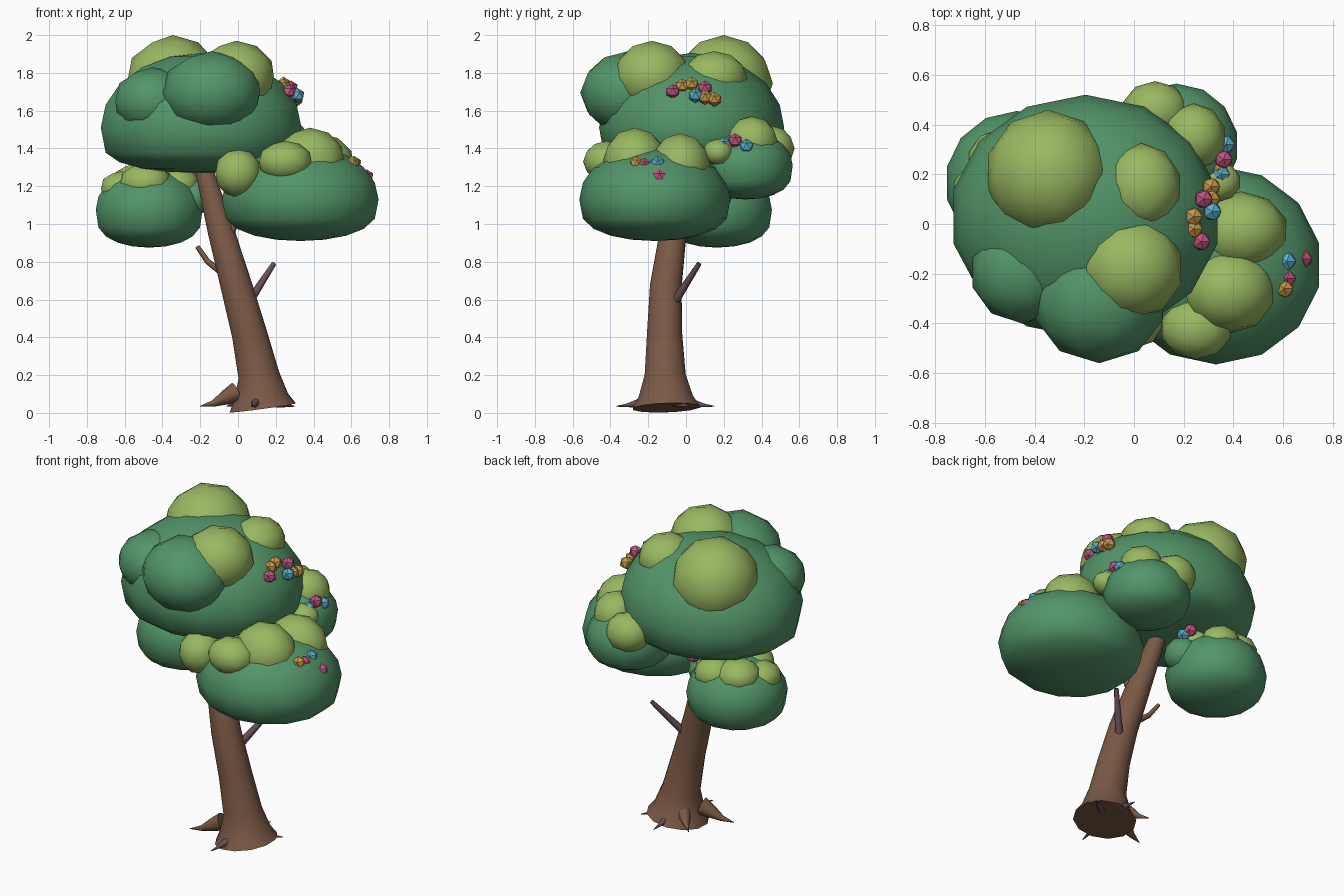
import bpy, bmesh
from mathutils import Vector


def material(name, rgb):
    m = bpy.data.materials.new(name)
    m.diffuse_color = (*rgb, 1)
    return m


GREEN = material("leaf_green", (0.085, 0.30, 0.14))
LIME = material("leaf_lime", (0.32, 0.48, 0.12))
BARK = material("bark", (0.20, 0.10, 0.06))
TWIG = material("twig_bark", (0.14, 0.08, 0.10))
PINK = material("blossom_pink", (0.55, 0.09, 0.22))
ORANGE = material("blossom_orange", (0.6, 0.32, 0.07))
BLUE = material("blossom_blue", (0.1, 0.42, 0.6))


def finish(name, bm, mat, smooth=True):
    me = bpy.data.meshes.new(name)
    for f in bm.faces:
        f.smooth = smooth
    bm.to_mesh(me)
    bm.free()
    me.materials.append(mat)
    ob = bpy.data.objects.new(name, me)
    bpy.context.collection.objects.link(ob)
    return ob


def canopy(name, centre, rx, ry, up, down, flat=0.65):
    """Rounded dome above its widest level, flattened underneath."""
    bm = bmesh.new()
    bmesh.ops.create_uvsphere(bm, u_segments=14, v_segments=10, radius=1)
    for v in bm.verts:
        x, y, z = v.co
        z = z * up if z > 0 else -(abs(z) ** flat) * down
        v.co = Vector(centre) + Vector((x * rx, y * ry, z))
    return finish(name, bm, GREEN)


def puff(name, centre, radii, mat=LIME, level=2, smooth=True):
    bm = bmesh.new()
    bmesh.ops.create_icosphere(bm, subdivisions=level, radius=1)
    for v in bm.verts:
        v.co = Vector(centre) + Vector([a * b for a, b in zip(v.co, radii)])
    return finish(name, bm, mat, smooth)


def tube(name, points, mat, res=4):
    """Tapered tube through (x, y, z, radius) points."""
    cu = bpy.data.curves.new(name, 'CURVE')
    cu.dimensions = '3D'
    cu.bevel_depth = 1.0
    cu.bevel_resolution = res
    cu.use_fill_caps = True
    sp = cu.splines.new('POLY')
    sp.points.add(len(points) - 1)
    for p, (x, y, z, r) in zip(sp.points, points):
        p.co = (x, y, z, 1)
        p.radius = r
    sp.use_smooth = True
    cu.materials.append(mat)
    ob = bpy.data.objects.new(name, cu)
    bpy.context.collection.objects.link(ob)
    bpy.ops.object.select_all(action='DESELECT')
    ob.select_set(True)
    bpy.context.view_layer.objects.active = ob
    bpy.ops.object.convert(target='MESH')
    bpy.ops.object.shade_smooth_by_angle(angle=1.1)


# Leaning trunk with a flared foot
tube("trunk", [
    (0.13, -0.105, 0.027, 0.182), (0.122, -0.107, 0.085, 0.148),
    (0.11, -0.11, 0.2, 0.112), (0.06, -0.113, 0.42, 0.096),
    (-0.008, -0.107, 0.67, 0.086), (-0.092, -0.066, 0.97, 0.072),
    (-0.175, -0.01, 1.27, 0.05), (-0.21, 0.01, 1.42, 0.035)], BARK)

# Pointed roots curving out to the ground: tip x, tip y, height, thickness
tips = [(-0.2, -0.19, 0.11, 0.055), (-0.06, 0.06, 0.10, 0.045),
        (0.12, 0.15, 0.06, 0.03), (0.30, 0.02, 0.06, 0.03),
        (0.07, -0.37, 0.06, 0.03)]
for i, (x, y, h, r) in enumerate(tips):
    c = Vector((0.12, -0.107, 0))
    d = Vector((x, y, 0)) - c
    a, b, e = c + d * 0.4, c + d * 0.58, c + d * 0.78
    tube(f"root_{i + 1}", [
        (a.x, a.y, h, r), (b.x, b.y, h * 0.65 + 0.01, r * 0.72),
        (e.x, e.y, h * 0.2 + 0.028, r * 0.32), (x, y, 0.035, 0.002)],
        BARK if i < 2 else TWIG, 2)

# Bare twigs and the bough reaching into the side canopy
tube("twig_right", [(0.03, -0.09, 0.54, 0.024), (0.08, -0.04, 0.62, 0.022),
                    (0.19, 0.07, 0.79, 0.013)], TWIG, 1)
tube("twig_left", [(-0.08, -0.08, 0.74, 0.02), (-0.16, -0.06, 0.8, 0.016),
                   (-0.215, -0.04, 0.88, 0.013)], BARK, 1)
tube("bough_right", [(-0.08, -0.08, 0.88, 0.024), (-0.035, -0.09, 0.95, 0.02),
                     (0.0, -0.1, 1.05, 0.016)], BARK, 1)

# Main leaf masses
canopy("crown", (-0.195, 0.03, 1.51), 0.545, 0.49, 0.395, 0.24, 0.5)
canopy("canopy_right", (0.33, -0.165, 1.13), 0.425, 0.4, 0.29, 0.22)
canopy("canopy_left", (-0.47, 0.165, 1.075), 0.29, 0.29, 0.225, 0.2)
canopy("canopy_back", (0.17, 0.315, 1.31), 0.25, 0.25, 0.19, 0.18)

# Green lobes breaking the outline
puff("crown_lobe_front", (-0.14, -0.305, 1.695), (0.27, 0.255, 0.22), GREEN)
puff("crown_lobe_left", (-0.45, -0.19, 1.65), (0.21, 0.21, 0.18), GREEN)
puff("canopy_left_lobe", (-0.23, 0.14, 1.14), (0.09, 0.11, 0.1), GREEN)

# Lime highlight puffs: x, y, z, rx, ry, rz
puffs = {
    "crown": [(-0.345, 0.2, 1.745, 0.255, 0.26, 0.255),
              (-0.01, -0.18, 1.78, 0.21, 0.205, 0.19),
              (0.03, 0.15, 1.775, 0.16, 0.175, 0.14)],
    "canopy_right": [(0.43, -0.03, 1.31, 0.19, 0.16, 0.17),
                     (0.38, -0.27, 1.33, 0.19, 0.17, 0.18),
                     (0.25, -0.42, 1.33, 0.145, 0.125, 0.11),
                     (0.0, -0.37, 1.27, 0.125, 0.13, 0.13)],
    "canopy_left": [(-0.62, 0.13, 1.19, 0.11, 0.12, 0.09),
                    (-0.49, 0.05, 1.215, 0.14, 0.13, 0.11),
                    (-0.32, 0.15, 1.21, 0.12, 0.13, 0.09),
                    (-0.54, 0.25, 1.22, 0.13, 0.13, 0.1),
                    (-0.4, 0.29, 1.21, 0.12, 0.11, 0.1)],
    "canopy_back": [(0.085, 0.455, 1.4, 0.135, 0.12, 0.12),
                    (0.24, 0.35, 1.44, 0.13, 0.135, 0.13),
                    (0.34, 0.17, 1.38, 0.09, 0.08, 0.07)],
}
for part, rows in puffs.items():
    for i, r in enumerate(rows):
        puff(f"{part}_puff_{i + 1}", r[:3], r[3:])

# Blossom clusters
blossoms = {
    PINK: [(0.27, -0.07, 1.70), (0.28, 0.10, 1.72), (0.36, 0.26, 1.44),
           (0.615, -0.22, 1.31), (0.68, -0.14, 1.25), (-0.22, 0.24, 1.25)],
    ORANGE: [(0.24, -0.02, 1.73), (0.24, 0.03, 1.74), (0.31, 0.10, 1.67),
             (0.31, 0.15, 1.66), (0.34, 0.22, 1.41), (0.605, -0.26, 1.32)],
    BLUE: [(0.315, 0.05, 1.68), (0.37, 0.32, 1.41), (0.35, 0.2, 1.42),
           (0.615, -0.15, 1.32), (-0.2, 0.2, 1.23)],
}
for mat, spots in blossoms.items():
    for i, p in enumerate(spots):
        puff(f"{mat.name}_{i + 1}", p, (0.04,) * 3, mat, 1, False)
